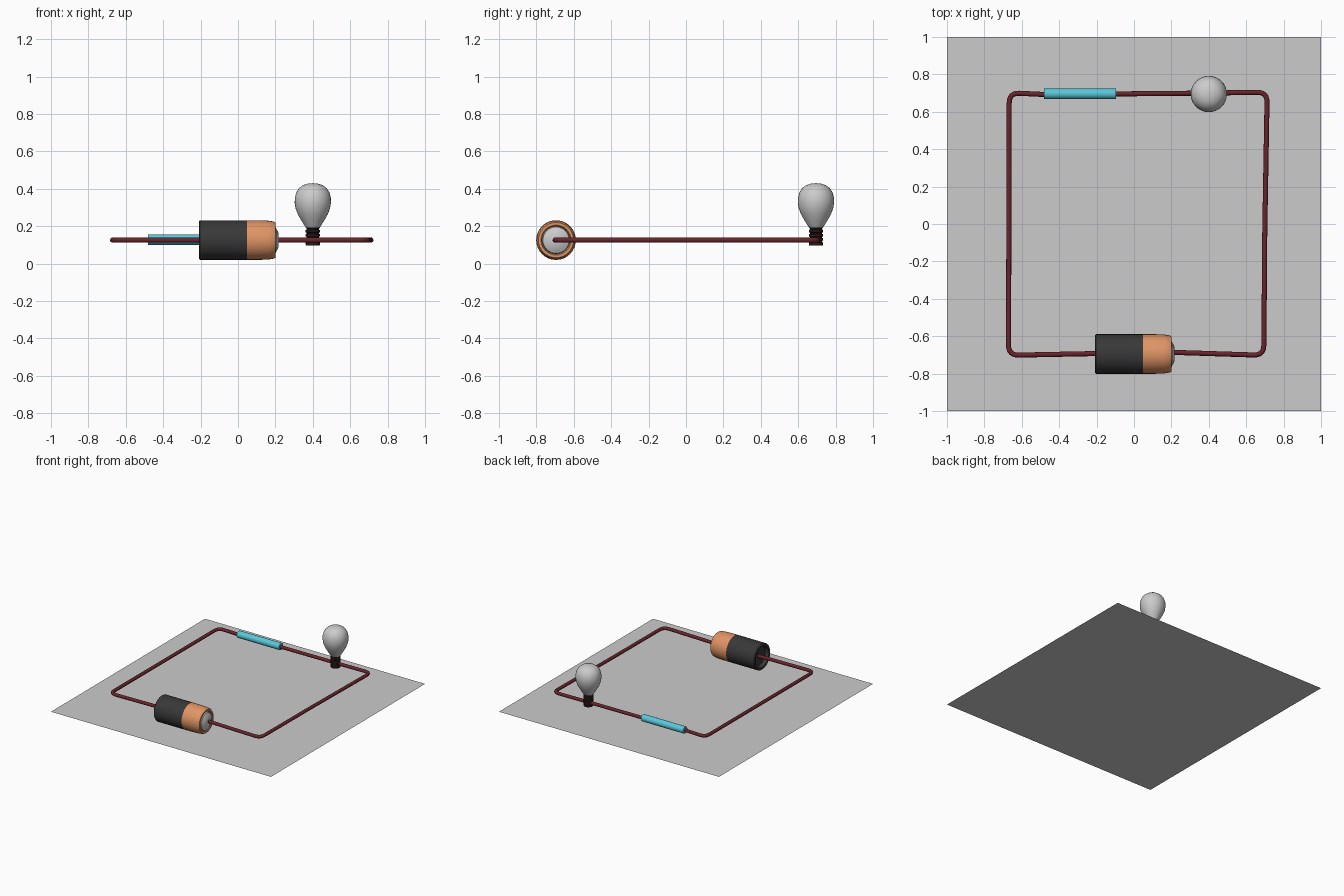
import bpy, bmesh, math
from mathutils import Vector, Matrix

if "Cube" in bpy.data.objects:
    bpy.data.objects.remove(bpy.data.objects["Cube"])


def material(name, rgb):
    m = bpy.data.materials.new(name)
    m.diffuse_color = (*rgb, 1)
    m.use_nodes = True
    m.node_tree.nodes["Principled BSDF"].inputs["Base Color"].default_value = m.diffuse_color
    return m


RED = material("red_insulation", (0.14, 0.018, 0.025))
DARK = material("dark_casing", (0.04, 0.04, 0.04))
COPPER = material("copper", (0.75, 0.30, 0.13))
CYAN = material("cyan", (0.10, 0.58, 0.70))
BLACK = material("black_metal", (0.025, 0.012, 0.01))


def finish(ob, mat=None, angle=35):
    if mat:
        ob.data.materials.append(mat)
    bpy.ops.object.select_all(action='DESELECT')
    ob.select_set(True)
    bpy.context.view_layer.objects.active = ob
    bpy.ops.object.shade_smooth_by_angle(angle=math.radians(angle))
    return ob


def lathe(name, profile, loc, mat=None, along_x=False, sides=32):
    """Spin (radius, height) points about z, optionally lay the axis along x."""
    bm = bmesh.new()
    vs = [bm.verts.new((r, 0, h)) for r, h in profile]
    edges = [bm.edges.new(p) for p in zip(vs, vs[1:])]
    bmesh.ops.spin(bm, geom=vs + edges, cent=(0, 0, 0), axis=(0, 0, 1),
                   angle=math.tau, steps=sides, use_duplicate=False)
    bmesh.ops.remove_doubles(bm, verts=bm.verts, dist=1e-5)
    bmesh.ops.recalc_face_normals(bm, faces=bm.faces)
    if along_x:
        bm.transform(Matrix.Rotation(math.pi / 2, 4, 'Y'))
    me = bpy.data.meshes.new(name)
    bm.to_mesh(me)
    bm.free()
    ob = bpy.data.objects.new(name, me)
    bpy.context.collection.objects.link(ob)
    ob.location = loc
    return finish(ob, mat)


def fillet(points, radius, steps=6):
    """Round the inner corners of a path with short quadratic arcs."""
    pts = [Vector(p) for p in points]
    out = [pts[0]]
    for a, b, c in zip(pts, pts[1:], pts[2:]):
        p, q = b + (a - b).normalized() * radius, b + (c - b).normalized() * radius
        for i in range(steps + 1):
            t = i / steps
            out.append(p * (1 - t) ** 2 + b * 2 * t * (1 - t) + q * t * t)
    return out + [pts[-1]]


def wire(name, points, z, radius, mat):
    path = fillet(points, 0.055)
    cu = bpy.data.curves.new(name, 'CURVE')
    cu.dimensions = '3D'
    cu.bevel_depth = radius
    cu.bevel_resolution = 3
    cu.use_fill_caps = True
    sp = cu.splines.new('POLY')
    sp.points.add(len(path) - 1)
    for p, v in zip(sp.points, path):
        p.co = (v.x, v.y, z, 1)
    ob = bpy.data.objects.new(name, cu)
    bpy.context.collection.objects.link(ob)
    bpy.ops.object.select_all(action='DESELECT')
    ob.select_set(True)
    bpy.context.view_layer.objects.active = ob
    bpy.ops.object.convert(target='MESH')
    return finish(bpy.context.object, mat, 50)


# Base sheet
bpy.ops.mesh.primitive_plane_add(size=2)
bpy.context.object.name = "base_sheet"

# Wires on either side of the battery, meeting at the bulb
Z = 0.126
wire("left_wire", [(-0.17, -0.692), (-0.671, -0.702), (-0.667, 0.702),
                   (-0.48, 0.692), (0.40, 0.70)], Z, 0.0135, RED)
wire("right_wire", [(0.20, -0.686), (0.694, -0.702), (0.699, -0.05),
                    (0.712, 0.705), (0.40, 0.70)], Z, 0.0135, RED)

# Battery: recessed dark casing, copper end, raised terminal
BAT = (0, -0.695, Z)
lathe("battery_casing", [(0, -0.175), (0.082, -0.175), (0.085, -0.207), (0.1, -0.209),
                         (0.106, -0.203), (0.106, 0.048)], BAT, DARK, True)
lathe("battery_copper_end", [(0.106, 0.048), (0.106, 0.11), (0.104, 0.16), (0.099, 0.192),
                             (0.094, 0.2), (0.08, 0.2), (0.074, 0.185)], BAT, COPPER, True)
lathe("battery_terminal", [(0.074, 0.185), (0.070, 0.202), (0.058, 0.206),
                           (0.045, 0.215), (0, 0.217)], BAT, None, True)

# Resistor sleeve
lathe("resistor", [(0, -0.192), (0.028, -0.192), (0.028, 0.192), (0, 0.192)],
      (-0.288, 0.696, 0.129), CYAN, True, 24)

# Bulb: threaded base and glass
BULB = (0.4, 0.695, 0)
thread = [(0, 0.097), (0.036, 0.097)]
for i in range(4):
    h = 0.102 + i * 0.022
    thread += [(0.038, h), (0.038, h + 0.011), (0.033, h + 0.014), (0.033, h + 0.019)]
thread += [(0.038, 0.193), (0, 0.196)]
lathe("bulb_base", thread, BULB, BLACK)
lathe("bulb_glass", [(0.034, 0.188), (0.044, 0.203), (0.062, 0.232), (0.080, 0.264),
                     (0.092, 0.295), (0.097, 0.325), (0.096, 0.352), (0.089, 0.380),
                     (0.074, 0.404), (0.052, 0.420), (0.026, 0.428), (0, 0.430)], BULB)
